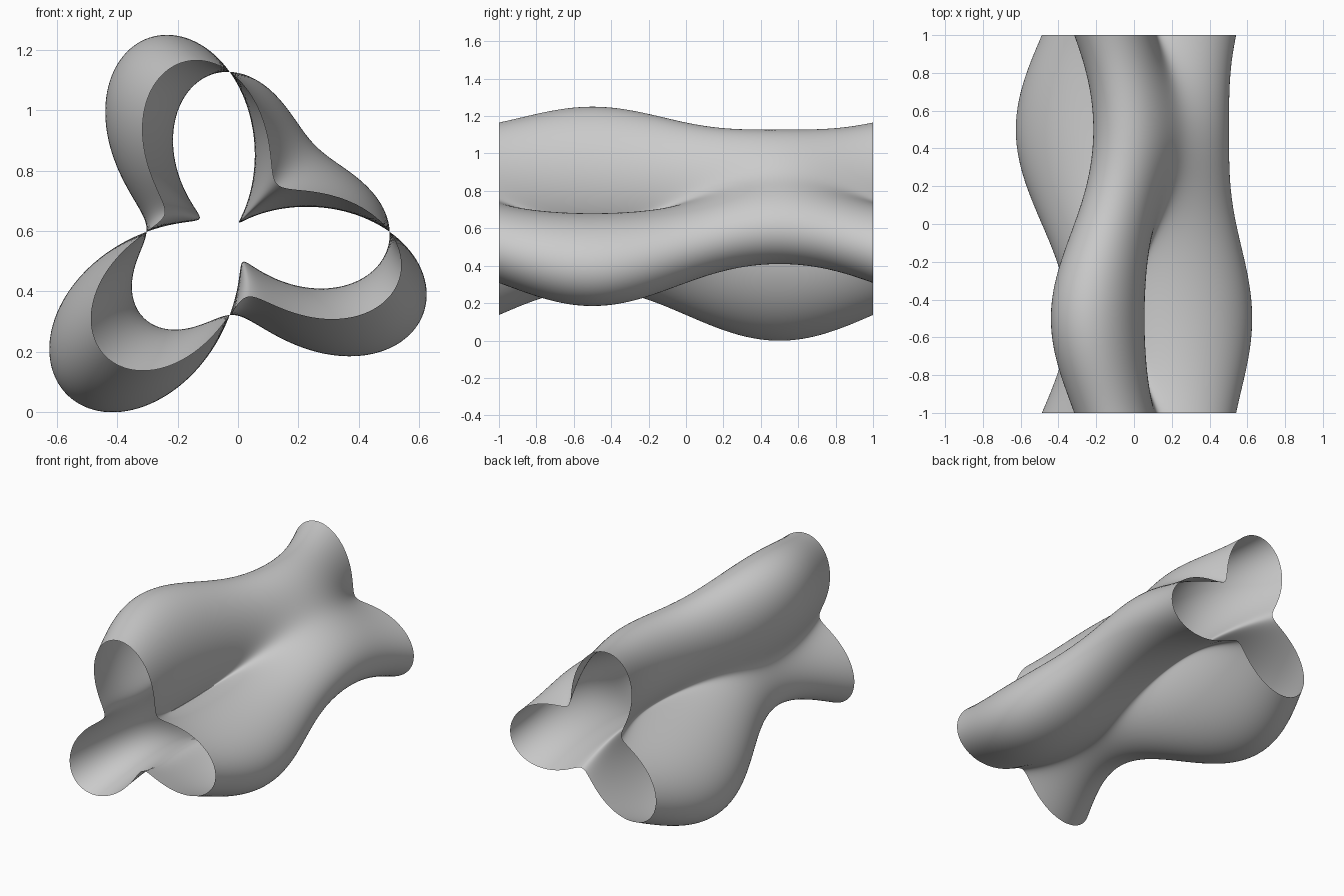
import bpy, bmesh
from math import sin, cos, pi

if "Cube" in bpy.data.objects:
    bpy.data.objects.remove(bpy.data.objects["Cube"])

N_AROUND, N_ALONG = 288, 120
CX, CZ = -0.0275, 0.597          # axis of the tube
BASE, LOBE, WAVE = 0.403, 0.18, 0.18


def section_point(t, y):
    # three lobes, plus a two-fold bulge that swaps sides along the length
    r = BASE + LOBE * cos(3 * t + pi / 4) + WAVE * sin(2 * t) * sin(pi * y)
    return (CX + r * cos(t), y, CZ + r * sin(t))


# open-ended three-lobed tube running along y
bm = bmesh.new()
rings = []
for j in range(N_ALONG + 1):
    y = -1 + 2 * j / N_ALONG
    rings.append([bm.verts.new(section_point(2 * pi * i / N_AROUND, y))
                  for i in range(N_AROUND)])
for a, b in zip(rings, rings[1:]):
    for i in range(N_AROUND):
        k = (i + 1) % N_AROUND
        face = bm.faces.new((a[i], b[i], b[k], a[k]))
        face.smooth = True

mesh = bpy.data.meshes.new("lobed_tube")
bm.to_mesh(mesh)
bm.free()
tube = bpy.data.objects.new("lobed_tube", mesh)
bpy.context.collection.objects.link(tube)
